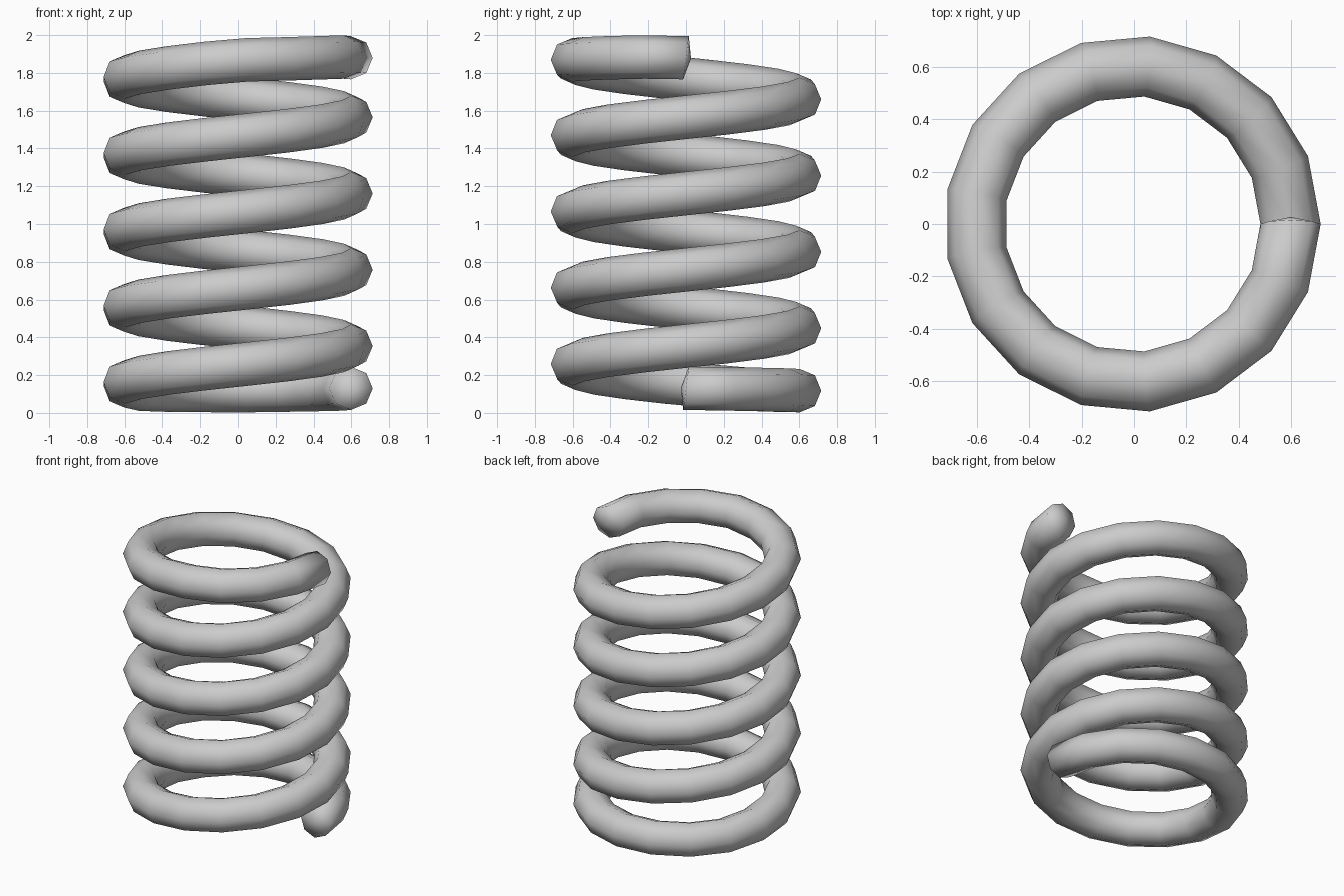
import bpy, bmesh
from math import sin, cos, pi
from mathutils import Vector

if "Cube" in bpy.data.objects:
    bpy.data.objects.remove(bpy.data.objects["Cube"])

TURNS, STEPS, SIDES = 5, 17, 8      # 17 segments per turn, octagonal wire
COIL_R, WIRE_R, SHIFT_X = 0.604, 0.115, -0.006

# Height along the coil (turn, z): flattened ends, even pitch between
HEIGHTS = [(0, .13), (.25, .117), (.4, .122), (.5, .152),
           (4.75, 1.868), (4.84, 1.876), (4.93, 1.885), (5, 1.88)]


def height(t):
    for (t0, z0), (t1, z1) in zip(HEIGHTS, HEIGHTS[1:]):
        if t <= t1:
            return z0 + (z1 - z0) * (t - t0) / (t1 - t0)
    return HEIGHTS[-1][1]


def frame(i):
    """Centre, outward, up and forward directions of ring i."""
    n = TURNS * STEPS
    a = 2 * pi * i / STEPS
    out = Vector((cos(a), sin(a), 0))
    along = Vector((-sin(a), cos(a), 0))
    if i in (0, n):
        slope = -0.13               # tilted end rings
    else:
        dz = height((i + 1) / STEPS) - height((i - 1) / STEPS)
        slope = dz / (COIL_R * 4 * pi / STEPS)
    fwd = (along + Vector((0, 0, slope))).normalized()
    centre = out * COIL_R + Vector((SHIFT_X, 0, height(i / STEPS)))
    return centre, out, out.cross(fwd), fwd


# Coil spring wire
bm = bmesh.new()
rings = []
for i in range(TURNS * STEPS + 1):
    c, out, up, fwd = frame(i)
    rings.append([bm.verts.new(c + WIRE_R * (cos(b) * out + sin(b) * up))
                  for b in (2 * pi * k / SIDES for k in range(SIDES))])
for r0, r1 in zip(rings, rings[1:]):
    for k in range(SIDES):
        j = (k + 1) % SIDES
        bm.faces.new((r0[k], r0[j], r1[j], r1[k]))

# Slightly pointed end caps
for ring, i, sign in ((rings[0], 0, -1), (rings[-1], TURNS * STEPS, 1)):
    c, out, up, fwd = frame(i)
    tip = bm.verts.new(c + fwd * sign * 0.027)
    for k in range(SIDES):
        bm.faces.new((ring[k], ring[(k + 1) % SIDES], tip))

bmesh.ops.recalc_face_normals(bm, faces=bm.faces)
for f in bm.faces:
    f.smooth = True
mesh = bpy.data.meshes.new("coil_spring")
bm.to_mesh(mesh)
bm.free()
bpy.context.collection.objects.link(bpy.data.objects.new("coil_spring", mesh))
